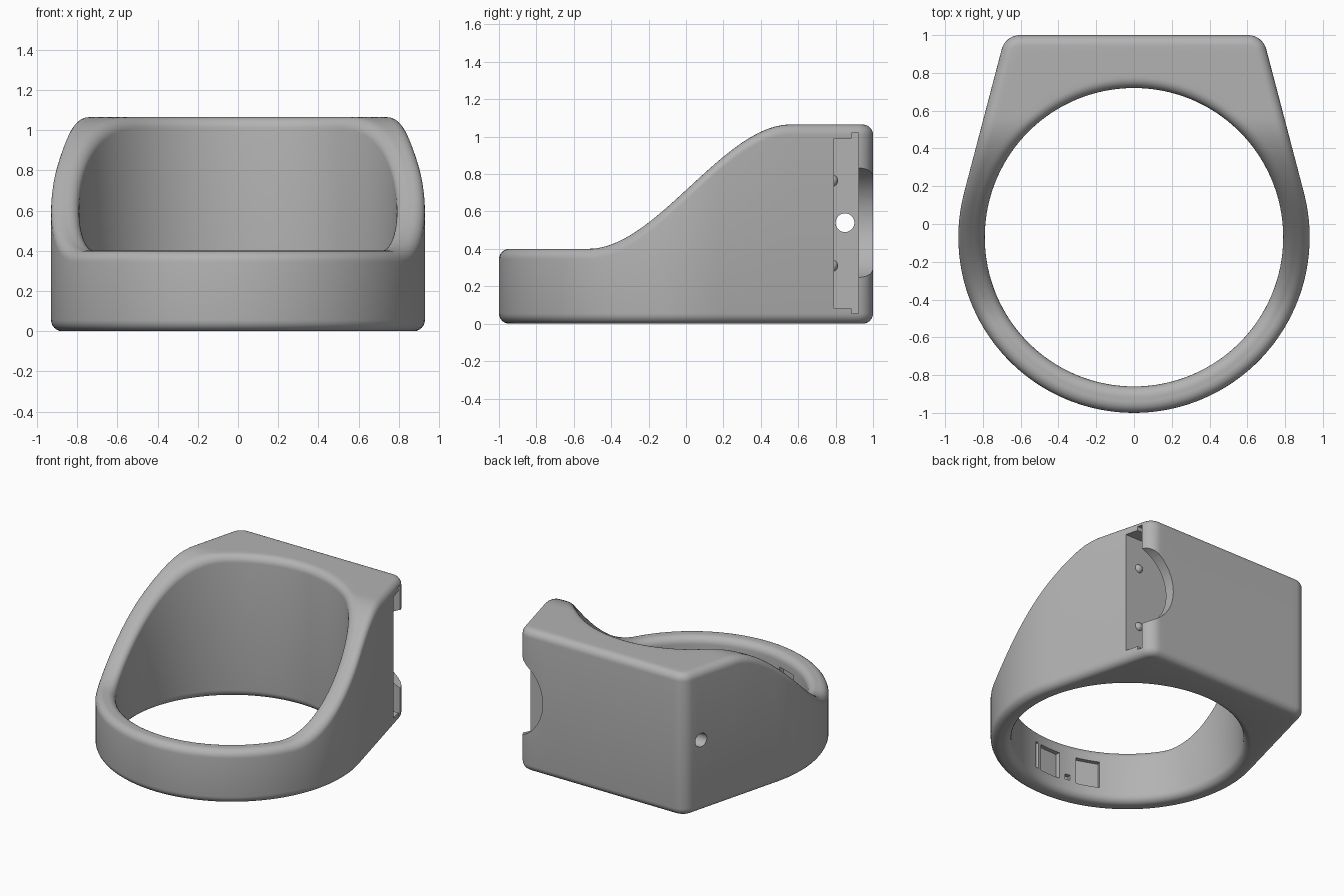
import bpy, bmesh, math
from mathutils import Vector, Matrix

cube = bpy.data.objects.get("Cube")
if cube:
    bpy.data.objects.remove(cube, do_unlink=True)

CENTRE = Vector((0, -0.07))
OUTER, INNER, CORNER, FILLET = 0.93, 0.79, 0.1, 0.055
TAPER = math.radians(14.7)
MID_Z = 0.54

grey = bpy.data.materials.new("plain grey")
grey.use_nodes = True
grey.diffuse_color = (0.45, 0.45, 0.45, 1)
grey.node_tree.nodes["Principled BSDF"].inputs["Base Color"].default_value = grey.diffuse_color


def polar(r, a):
    return Vector((r * math.cos(a), r * math.sin(a)))


def outline(d):
    """Plan outline shrunk by d: round front, tapered sides, flat back."""
    knee_y = 1 - CORNER
    knee = Vector(((OUTER - CORNER - (knee_y - CENTRE.y) * math.sin(TAPER)) / math.cos(TAPER), knee_y))
    start = -math.pi / 2
    arc = [CENTRE + polar(OUTER - d, start + (TAPER - start) * i / 36) for i in range(37)]
    turn = [knee + polar(CORNER - d, TAPER + (math.pi / 2 - TAPER) * i / 8) for i in range(9)]
    side = [arc[-1].lerp(turn[0], i / 16) for i in range(1, 16)]
    back = [turn[-1].lerp(Vector((0, 1 - d)), i / 14) for i in range(1, 15)]
    half = arc + side + turn + back
    return half + [Vector((-p.x, p.y)) for p in reversed(half[1:-1])]


def height(y):
    """Low at the front, sweeping up to the back."""
    t = min(max((y + 0.52) / 1.08, 0), 1)
    return 0.4 + 0.665 * t * t * (3 - 2 * t)


# Ring body: a rounded section swept around the finger hole
STEPS = [math.pi / 2 * i / 6 for i in range(7)]
insets = [FILLET * (1 - math.cos(a)) for a in STEPS]
drops = [FILLET * (1 - math.sin(a)) for a in STEPS]
outers = [outline(d) for d in insets]
directions = [(p - CENTRE).normalized() for p in outers[0]]

bm = bmesh.new()
loops = []
for i, ray in enumerate(directions):
    inner = [CENTRE + ray * (INNER + d) for d in insets]
    outer = [o[i] for o in outers]
    section = [(p, z) for p, z in zip(inner, drops)]
    section += [(p, z) for p, z in zip(reversed(outer), reversed(drops))]
    section += [(p, height(p.y) - z) for p, z in zip(outer, drops)]
    for k in range(1, 8):
        p = outer[-1].lerp(inner[-1], k / 8)
        section.append((p, height(p.y)))
    section += [(p, height(p.y) - z) for p, z in zip(reversed(inner), reversed(drops))]
    loops.append([bm.verts.new((p.x, p.y, z)) for p, z in section])
for a, b in zip(loops, loops[1:] + loops[:1]):
    n = len(a)
    for k in range(n):
        bm.faces.new((a[k], a[(k + 1) % n], b[(k + 1) % n], b[k]))
bmesh.ops.recalc_face_normals(bm, faces=bm.faces)
mesh = bpy.data.meshes.new("ring_body")
bm.to_mesh(mesh)
bm.free()
body = bpy.data.objects.new("ring_body", mesh)
bpy.context.collection.objects.link(body)
mesh.materials.append(grey)


def cut(cutter):
    """Subtract the cutter from the body and discard it."""
    cutter.data.materials.append(grey)
    bpy.ops.object.select_all(action='DESELECT')
    body.select_set(True)
    bpy.context.view_layer.objects.active = body
    mod = body.modifiers.new("cut", 'BOOLEAN')
    mod.operation, mod.solver, mod.object = 'DIFFERENCE', 'EXACT', cutter
    bpy.ops.object.modifier_apply(modifier=mod.name)
    bpy.data.objects.remove(cutter, do_unlink=True)


def box(low, high, turn=0):
    """Box between two corners, optionally turned about the hole's axis."""
    low, high = Vector(low), Vector(high)
    bpy.ops.mesh.primitive_cube_add(size=1)
    ob = bpy.context.object
    size = high - low
    place = Matrix.Translation((low + high) / 2) @ Matrix.Diagonal((*size, 1))
    if turn:
        place = Matrix.Translation((0, CENTRE.y, 0)) @ Matrix.Rotation(turn, 4, 'Z') @ place
    ob.data.transform(place)
    return ob


def rod(radius, length, location, rotation):
    bpy.ops.mesh.primitive_cylinder_add(vertices=48, radius=radius, depth=length,
                                        location=location, rotation=rotation)
    return bpy.context.object


# Insert pocket open on the left side, with a taller thin groove behind it
cut(box((-0.6, 0.79, 0.08), (1, 0.9, 0.99)))
cut(box((-0.6, 0.885, 0.055), (1, 0.922, 1.02)))
# Thumb notch through the back wall
cut(rod(0.31, 0.3, (0.8, 1.05, MID_Z), (math.pi / 2, 0, 0)))
# Push-out hole on the right side
cut(rod(0.05, 0.5, (-0.75, 0.85, MID_Z), (0, math.pi / 2, 0)))

# Shallow plain recesses on the inside of the front band
for degrees, width, low, high in ((-110, 0.17, 0.1, 0.3), (-99, 0.04, 0.11, 0.15),
                                  (-88, 0.17, 0.1, 0.3), (-79, 0.025, 0.1, 0.3)):
    cut(box((INNER - 0.05, -width / 2, low), (INNER + 0.03, width / 2, high), math.radians(degrees)))

bpy.ops.object.select_all(action='DESELECT')
body.select_set(True)
bpy.context.view_layer.objects.active = body
bpy.ops.object.shade_smooth_by_angle(angle=math.radians(30))

# Detent bumps that hold the insert
for name, z in (("lower_detent", 0.31), ("upper_detent", 0.765)):
    bpy.ops.mesh.primitive_uv_sphere_add(segments=20, ring_count=12, radius=0.033,
                                         location=(0.62, 0.78, z))
    bump = bpy.context.object
    bump.name = name
    bump.data.materials.append(grey)
    bpy.ops.object.shade_smooth()
